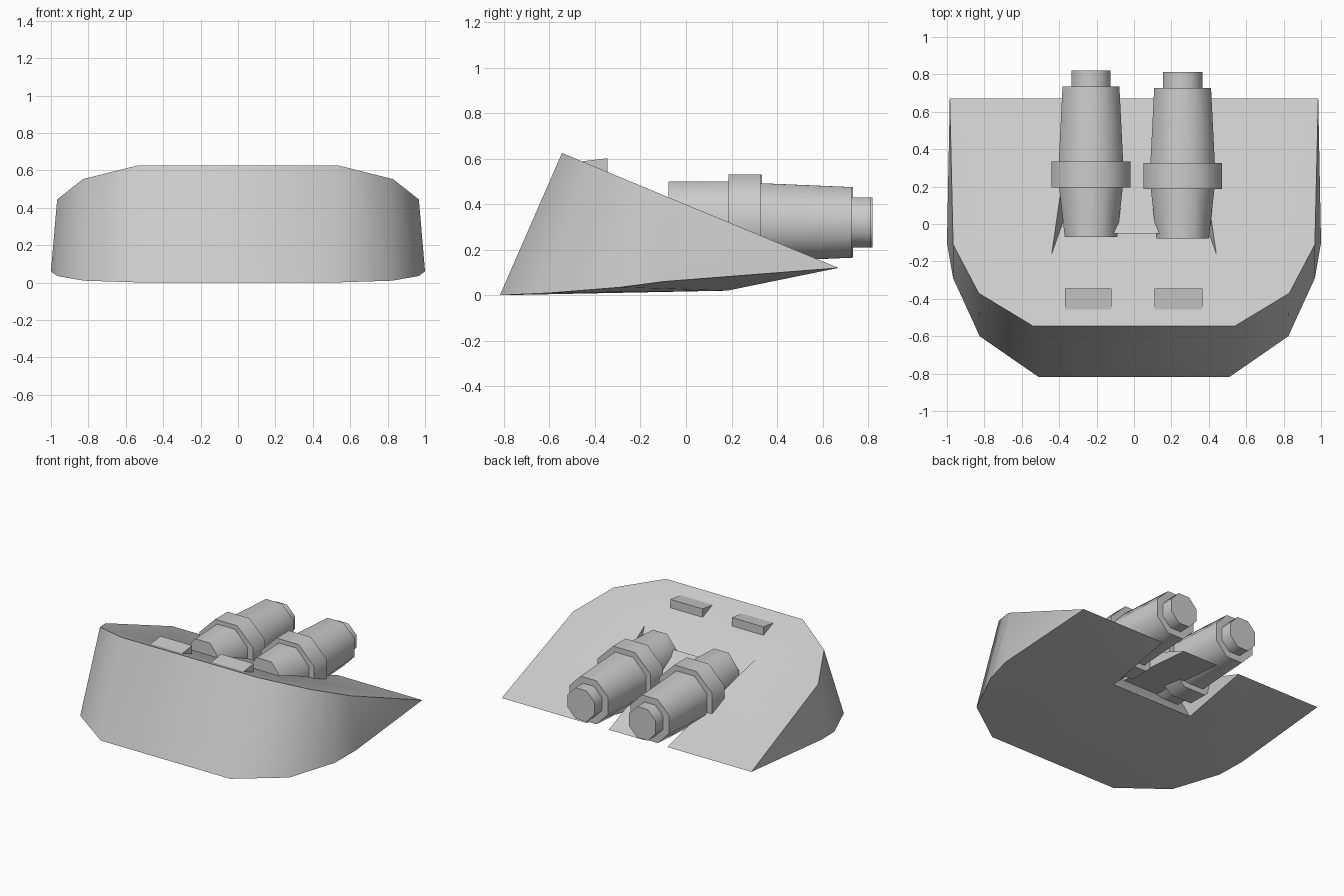
import bpy, bmesh, math

if "Cube" in bpy.data.objects:
    bpy.data.objects.remove(bpy.data.objects["Cube"])

grey = bpy.data.materials.new("hull grey")
grey.diffuse_color = (0.6, 0.6, 0.6, 1)
grey.use_nodes = True
grey.node_tree.nodes["Principled BSDF"].inputs["Base Color"].default_value = grey.diffuse_color


def make(name, verts, faces, smooth=True):
    me = bpy.data.meshes.new(name)
    bm = bmesh.new()
    vs = [bm.verts.new(v) for v in verts]
    for f in faces:
        bm.faces.new([vs[i] for i in f])
    bmesh.ops.remove_doubles(bm, verts=bm.verts, dist=1e-5)
    bmesh.ops.recalc_face_normals(bm, faces=bm.faces)
    bm.to_mesh(me)
    bm.free()
    ob = bpy.data.objects.new(name, me)
    bpy.context.collection.objects.link(ob)
    me.materials.append(grey)
    if smooth:
        bpy.ops.object.select_all(action='DESELECT')
        ob.select_set(True)
        bpy.context.view_layer.objects.active = ob
        bpy.ops.object.shade_smooth_by_angle(angle=math.radians(50))
    return ob


def prism(name, x0, x1, profile):
    """Extrude a (y, z) profile along x."""
    n = len(profile)
    verts = [(x, y, z) for x in (x0, x1) for y, z in profile]
    faces = [range(n), range(n, 2 * n)]
    faces += [(i, (i + 1) % n, n + (i + 1) % n, n + i) for i in range(n)]
    return make(name, verts, faces, False)


def deck_z(y):
    """Height of the sloping deck."""
    return 0.625 - (y + 0.545) * 0.4156


# Hull: right half corners, mirrored across x
half = [
    (0.54, -0.545, deck_z(-0.545)),   # 0-2 deck rim
    (0.83, -0.37, deck_z(-0.37)),
    (0.967, -0.11, deck_z(-0.11)),
    (0.51, -0.818, 0.0),              # 3-6 lower rim
    (0.825, -0.60, 0.01),
    (0.967, -0.29, 0.035),
    (1.0, -0.10, 0.06),
    (0.985, 0.67, 0.12),              # 7 rear corner
    (0.32, 0.67, 0.12),               # 8 slot rear corner
    (0.32, 0.18, 0.02),               # 9 slot front, underside
    (0.44, -0.16, deck_z(-0.16)),     # 10 slot front, deck
]
n = len(half)
verts = half + [(-x, y, z) for x, y, z in half]
half_faces = [
    (0, 1, 2, 7, 8, 10),                                        # deck
    (0, 1, 4, 3), (1, 2, 5, 4), (2, 6, 5), (2, 7, 6),           # sides
    (3, 4, 9), (4, 5, 9), (5, 6, 9), (6, 7, 9), (7, 8, 9),      # underside
    (8, 9, 10),                                                 # slot wall
]
faces = half_faces + [tuple(i + n for i in f) for f in half_faces]
faces += [(a, b, b + n, a + n) for a, b in ((0, 3), (3, 9), (9, 10), (10, 0))]
make("hull", verts, faces)

# Wedge spine between the engines
prism("centre_spine", -0.14, 0.14,
      [(-0.05, deck_z(-0.05)), (0.67, 0.12), (-0.05, 0.18)])

# Small raised vents on the deck
for name, x0, x1 in (("left_vent", -0.37, -0.12), ("right_vent", 0.11, 0.365)):
    prism(name, x0, x1, [(-0.46, 0.588), (-0.345, 0.602), (-0.345, 0.535)])


def engine(name, cx, dy):
    """Stepped octagonal body: rings of (y, half width, half height)."""
    rings = [(-0.07, 0.14, 0.18), (0.195, 0.17, 0.18),
             (0.195, 0.21, 0.21), (0.335, 0.21, 0.21),
             (0.335, 0.172, 0.172), (0.735, 0.152, 0.155),
             (0.735, 0.105, 0.11), (0.82, 0.105, 0.11)]
    k = 1 / math.cos(math.pi / 8)
    vs = []
    for y, rx, rz in rings:
        for i in range(8):
            a = math.pi / 8 + i * math.pi / 4
            vs.append((cx + rx * k * math.cos(a), y + dy,
                       0.32 + rz * k * math.sin(a)))
    fs = [range(8), range(len(vs) - 8, len(vs))]
    for r in range(len(rings) - 1):
        for i in range(8):
            j = (i + 1) % 8
            fs.append((r * 8 + i, r * 8 + j, r * 8 + 8 + j, r * 8 + 8 + i))
    make(name, vs, fs)


engine("left_engine", -0.23, 0.0)
engine("right_engine", 0.26, -0.008)
